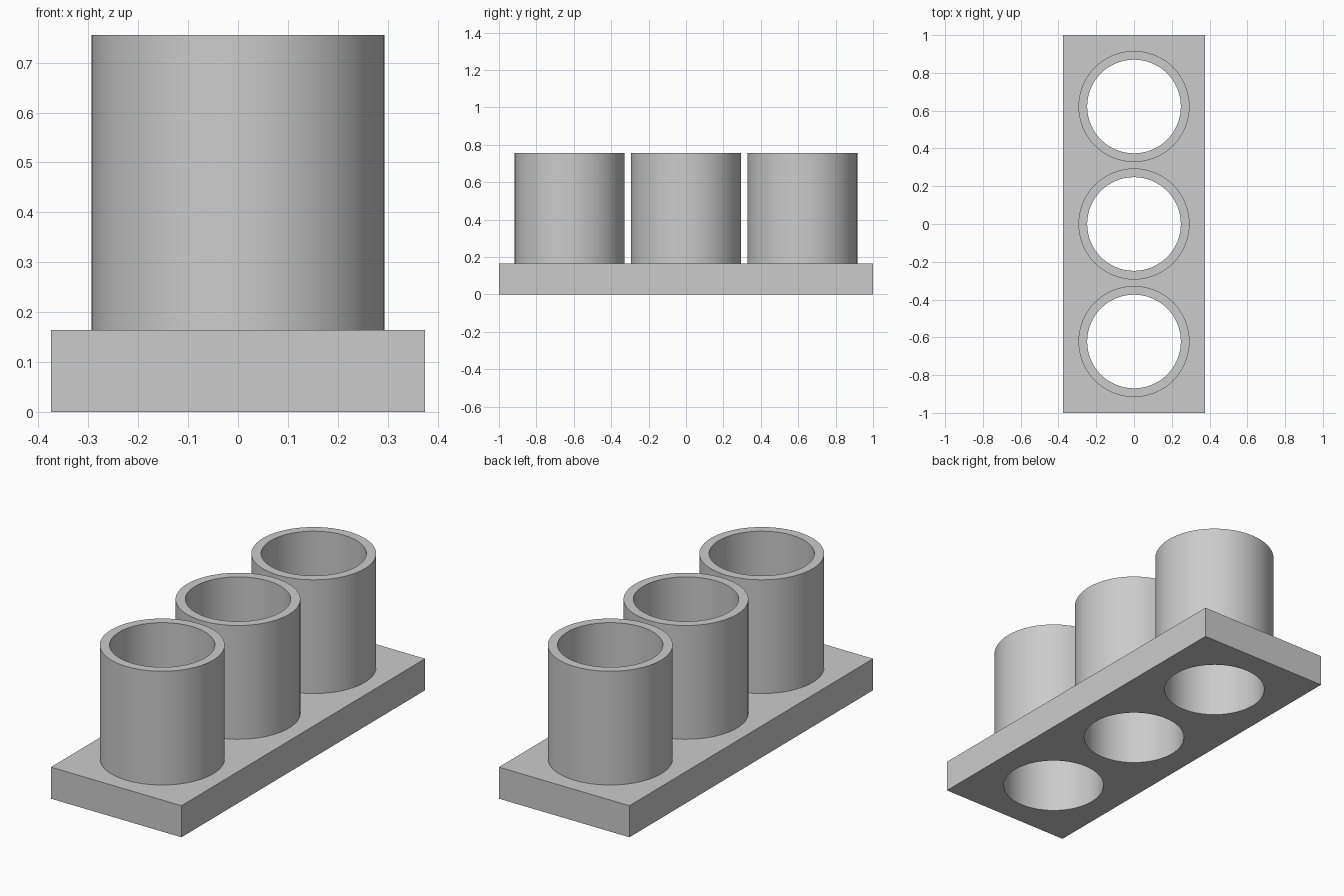
import bpy
import bmesh
import math
from mathutils import Matrix

WIDTH, LENGTH, BASE_H, TOP = 0.75, 2.0, 0.164, 0.755
OUTER, BORE, PITCH, SIDES = 0.294, 0.248, 0.622, 64

cube = bpy.data.objects.get("Cube")
if cube:
    bpy.data.objects.remove(cube, do_unlink=True)

grey = bpy.data.materials.new("plain_grey")
grey.use_nodes = True
colour = (0.6, 0.6, 0.6, 1)
grey.diffuse_color = colour
grey.node_tree.nodes["Principled BSDF"].inputs["Base Color"].default_value = colour


def add_object(name, bm):
    mesh = bpy.data.meshes.new(name)
    bmesh.ops.recalc_face_normals(bm, faces=bm.faces)
    bm.to_mesh(mesh)
    bm.free()
    mesh.materials.append(grey)
    obj = bpy.data.objects.new(name, mesh)
    bpy.context.collection.objects.link(obj)
    return obj


def smooth(obj):
    bpy.ops.object.select_all(action='DESELECT')
    obj.select_set(True)
    bpy.context.view_layer.objects.active = obj
    bpy.ops.object.shade_smooth_by_angle(angle=math.radians(30))


def tube(name, y):
    # Outer wall, flat rim and bore, revolved about the tube's axis
    bm = bmesh.new()
    profile = [(OUTER, BASE_H), (OUTER, TOP), (BORE, TOP), (BORE, BASE_H)]
    verts = [bm.verts.new((r, y, z)) for r, z in profile]
    edges = [bm.edges.new(pair) for pair in zip(verts, verts[1:])]
    bmesh.ops.spin(bm, geom=verts + edges, cent=(0, y, 0), axis=(0, 0, 1),
                   angle=math.tau, steps=SIDES, use_merge=True)
    bmesh.ops.remove_doubles(bm, verts=bm.verts, dist=1e-5)
    # Make sure the outer wall faces away from the axis
    obj = add_object(name, bm)
    wall = max(obj.data.polygons, key=lambda p: p.center.x)
    if wall.normal.x < 0:
        obj.data.flip_normals()
    smooth(obj)


# Base plate
bm = bmesh.new()
bmesh.ops.create_cube(bm, size=1, matrix=Matrix.Translation((0, 0, BASE_H / 2))
                      @ Matrix.Diagonal((WIDTH, LENGTH, BASE_H, 1)))
base = add_object("base_plate", bm)

# Three through holes, cut in line with the tubes
bm = bmesh.new()
for i in (-1, 0, 1):
    bmesh.ops.create_cone(bm, cap_ends=True, segments=SIDES, radius1=BORE,
                          radius2=BORE, depth=1,
                          matrix=Matrix.Translation((0, i * PITCH, 0)))
cutter = add_object("hole_cutter", bm)
cutter.hide_render = True
cut = base.modifiers.new("holes", 'BOOLEAN')
cut.operation = 'DIFFERENCE'
cut.solver = 'EXACT'
cut.object = cutter
bpy.context.view_layer.objects.active = base
bpy.ops.object.modifier_apply(modifier=cut.name)
bpy.data.objects.remove(cutter, do_unlink=True)
smooth(base)

# Tubes standing on the plate
for i, name in enumerate(("front_tube", "middle_tube", "back_tube"), -1):
    tube(name, i * PITCH)
